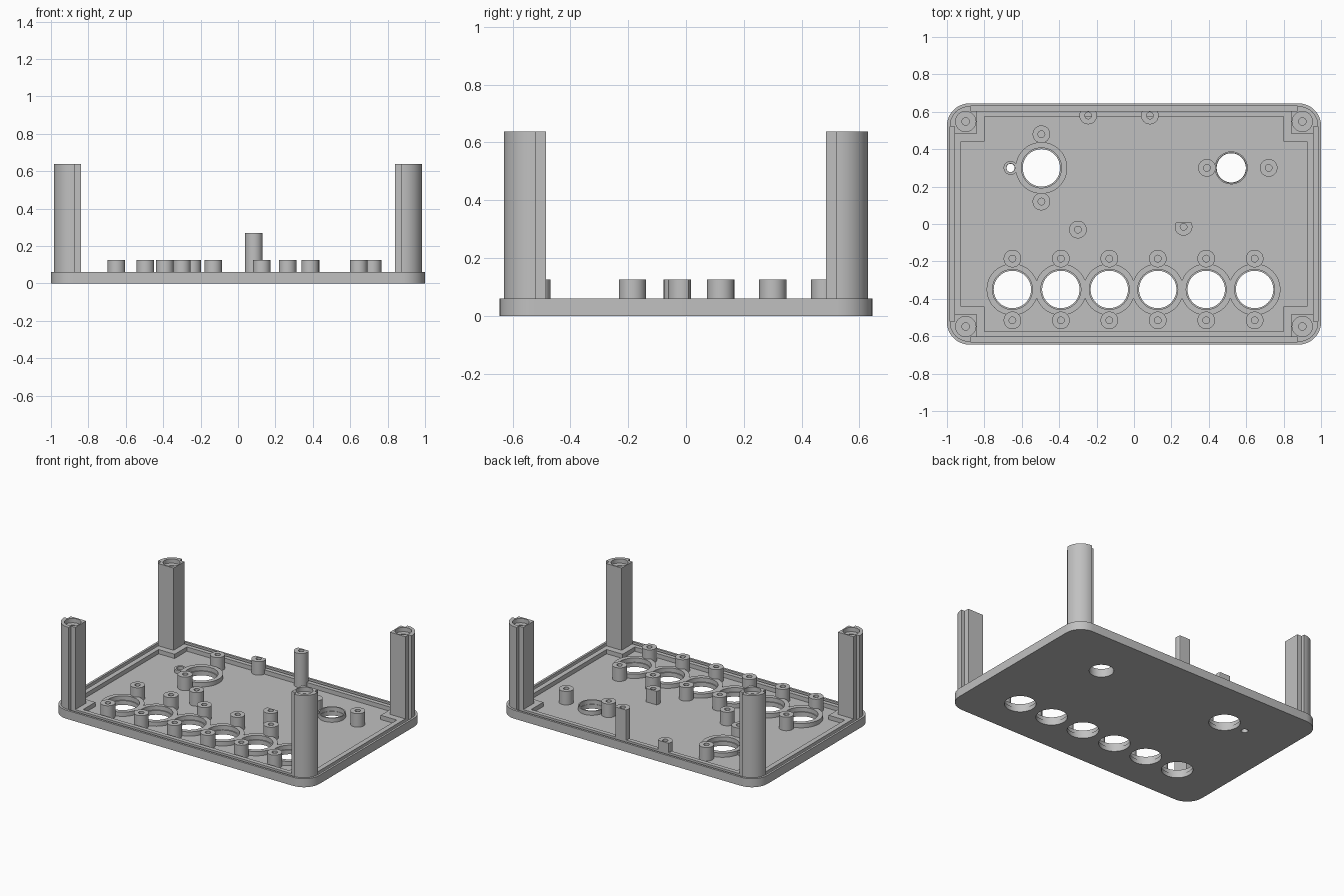
import bpy, bmesh, math

if "Cube" in bpy.data.objects:
    bpy.data.objects.remove(bpy.data.objects["Cube"])

grey = bpy.data.materials.new("plain grey")
grey.diffuse_color = (0.53, 0.53, 0.53, 1)
grey.use_nodes = True
grey.node_tree.nodes["Principled BSDF"].inputs["Base Color"].default_value = grey.diffuse_color

FLOOR, RIM, BOSS, POST = 0.03, 0.06, 0.125, 0.637


def circle(x, y, r, n=48, ymax=9):
    return [(x + r * math.cos(2 * math.pi * i / n),
             min(y + r * math.sin(2 * math.pi * i / n), ymax)) for i in range(n)]


def rounded(hx, hy, r, n=10):
    pts = []
    for q, (sx, sy) in enumerate([(1, 1), (-1, 1), (-1, -1), (1, -1)]):
        for i in range(n + 1):
            a = math.pi / 2 * (q + i / n)
            pts.append((sx * (hx - r) + r * math.cos(a), sy * (hy - r) + r * math.sin(a)))
    return pts


def extrude(name, loops, z0, z1):
    """Extrude the first outline upward, with the other loops as holes."""
    cu = bpy.data.curves.new(name, 'CURVE')
    cu.dimensions, cu.fill_mode, cu.extrude = '2D', 'BOTH', (z1 - z0) / 2
    for pts in loops:
        sp = cu.splines.new('POLY')
        sp.points.add(len(pts) - 1)
        for p, (x, y) in zip(sp.points, pts):
            p.co = (x, y, 0, 1)
        sp.use_cyclic_u = True
    tmp = bpy.data.objects.new(name + "_outline", cu)
    bpy.context.collection.objects.link(tmp)
    dg = bpy.context.evaluated_depsgraph_get()
    me = bpy.data.meshes.new_from_object(tmp.evaluated_get(dg))
    bpy.data.objects.remove(tmp)
    bm = bmesh.new()
    bm.from_mesh(me)
    bmesh.ops.remove_doubles(bm, verts=bm.verts, dist=1e-5)
    bmesh.ops.translate(bm, verts=bm.verts, vec=(0, 0, (z0 + z1) / 2))
    bmesh.ops.recalc_face_normals(bm, faces=bm.faces)
    bm.to_mesh(me)
    bm.free()
    me.materials.clear()
    me.materials.append(grey)
    ob = bpy.data.objects.new(name, me)
    bpy.context.collection.objects.link(ob)
    return ob


# Openings through the floor
knob_x = [-0.65 + 0.259 * i for i in range(6)]
knobs = [(x, -0.35) for x in knob_x] + [(-0.495, 0.3)]
jack, led = (0.52, 0.3), (-0.66, 0.3)
outer = rounded(1.0, 0.645, 0.12)
extrude("floor_plate", [outer] + [circle(x, y, 0.1) for x, y in knobs]
        + [circle(*jack, 0.078), circle(*led, 0.022)], 0, FLOOR)

# Outer rim, groove and inner lip with square corner pads
extrude("outer_rim", [outer, rounded(0.985, 0.63, 0.105)], FLOOR, RIM)
inner = []
for sx, sy in [(1, 1), (-1, 1), (-1, -1), (1, -1)]:
    corner = [(0.925, 0.44), (0.8, 0.44), (0.8, 0.575)]
    inner += [(sx * x, sy * y) for x, y in (corner if sx == sy else corner[::-1])]
extrude("inner_lip", [rounded(0.96, 0.605, 0.08), inner], FLOOR, RIM)

# Collars around the openings
for x, y in knobs:
    extrude("knob_collar", [circle(x, y, 0.138), circle(x, y, 0.107)], FLOOR, RIM)
extrude("jack_collar", [circle(*jack, 0.088), circle(*jack, 0.08)], FLOOR, RIM)
extrude("light_collar", [circle(*led, 0.037), circle(*led, 0.023)], FLOOR, 0.055)

# Screw bosses: x, y, top, flat-side limit
bosses = [(x, y, BOSS, 9) for x in knob_x for y in (-0.185, -0.515)]
bosses += [(-0.495, 0.48, BOSS, 9), (-0.495, 0.12, BOSS, 9),
           (0.39, 0.3, BOSS, 9), (0.72, 0.3, BOSS, 9), (-0.3, -0.03, BOSS, 9),
           (0.265, -0.015, BOSS, 0.008),
           (-0.245, 0.58, BOSS, 0.605), (0.085, 0.58, 0.27, 0.605)]
for x, y, top, lim in bosses:
    extrude("screw_boss", [circle(x, y, 0.047, 48, lim), circle(x, y, 0.018, 24)], FLOOR, top)

# Corner posts with stepped sides, rounded outside corner and a counterbored hole
arc = [(0.88 + 0.105 * math.cos(math.pi / 20 * i),
        0.525 + 0.105 * math.sin(math.pi / 20 * i)) for i in range(11)]
section = ([(0.84, 0.485), (0.96, 0.485), (0.96, 0.52), (0.985, 0.52)] + arc
           + [(0.875, 0.63), (0.875, 0.605), (0.84, 0.605)])
for sx in (1, -1):
    for sy in (1, -1):
        prof = [(sx * x, sy * y) for x, y in section]
        cx, cy = sx * 0.9, sy * 0.548
        extrude("corner_post", [prof, circle(cx, cy, 0.02, 24)], FLOOR, POST - 0.03)
        extrude("post_socket", [prof, circle(cx, cy, 0.054)], POST - 0.03, POST)

# Smooth round walls, crisp edges
bpy.ops.object.select_all(action='SELECT')
bpy.context.view_layer.objects.active = bpy.context.collection.objects[0]
bpy.ops.object.shade_smooth_by_angle(angle=math.radians(30))
